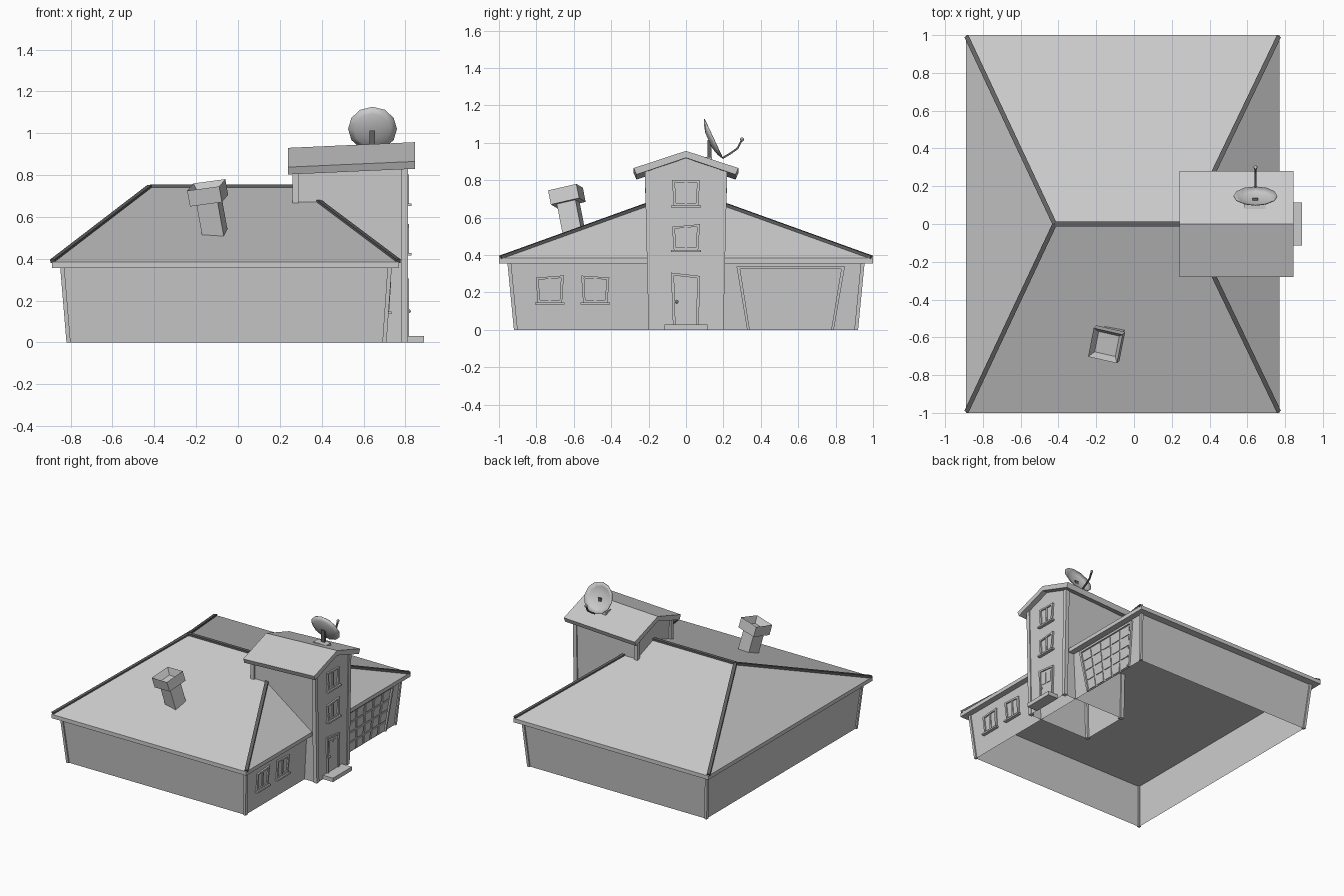
import bpy, bmesh, math
from mathutils import Vector, Matrix

cube = bpy.data.objects.get("Cube")
if cube:
    bpy.data.objects.remove(cube, do_unlink=True)


def material(name, value):
    m = bpy.data.materials.new(name)
    m.use_nodes = True
    col = (value, value, value, 1)
    m.diffuse_color = col
    m.node_tree.nodes["Principled BSDF"].inputs["Base Color"].default_value = col
    return m


GREY = material("plain grey", 0.6)
DARK = material("dark grey", 0.12)


def finish(name, bm, mat=GREY, recalc=True):
    if recalc:
        bmesh.ops.recalc_face_normals(bm, faces=bm.faces)
    me = bpy.data.meshes.new(name)
    bm.to_mesh(me)
    bm.free()
    me.materials.append(mat)
    ob = bpy.data.objects.new(name, me)
    bpy.context.collection.objects.link(ob)
    return ob


def loft(name, ring_a, ring_b, mat=GREY, caps=(True, True), skip=()):
    """Join two matching rings of points into a solid or an open shell."""
    bm = bmesh.new()
    a = [bm.verts.new(p) for p in ring_a]
    b = [bm.verts.new(p) for p in ring_b]
    n = len(a)
    for i in range(n):
        if i not in skip:
            j = (i + 1) % n
            bm.faces.new((a[i], a[j], b[j], b[i]))
    if caps[0]:
        bm.faces.new(a[::-1])
    if caps[1]:
        bm.faces.new(b)
    return finish(name, bm, mat)


def rect(x0, x1, y0, y1, z):
    return [(x0, y0, z), (x1, y0, z), (x1, y1, z), (x0, y1, z)]


def box(name, x0, x1, y0, y1, z0, z1, mat=GREY):
    return loft(name, rect(x0, x1, y0, y1, z0), rect(x0, x1, y0, y1, z1), mat)


def beam(name, p, q, w, h, mat=GREY):
    """Straight bar of w by h section between two points."""
    p, q = Vector(p), Vector(q)
    d = (q - p).normalized()
    side = d.cross((0, 0, 1) if abs(d.z) < 0.9 else (0, 1, 0)).normalized()
    up = side.cross(d)
    ring = [side * (sx * w / 2) + up * (sy * h / 2)
            for sx, sy in ((-1, -1), (1, -1), (1, 1), (-1, 1))]
    return loft(name, [p + r for r in ring], [q + r for r in ring], mat)


def post(name, bottom, top, w):
    h = w / 2
    rings = [rect(x - h, x + h, y - h, y + h, z) for x, y, z in (bottom, top)]
    return loft(name, *rings)


# House walls, leaning outwards and open below
LOW, HIGH, TOP = (-0.81, 0.70, -0.91, 0.91), (-0.84, 0.725, -0.945, 0.945), 0.36
loft("house_walls", rect(*LOW, 0), rect(*HIGH, TOP), caps=(False, False))
for i in (0, 1):
    for j in (2, 3):
        post("corner_post", (LOW[i], LOW[j], 0), (HIGH[i], HIGH[j], TOP), 0.02)

# Hipped roof with fascia
EAVE = (-0.89, 0.77, -1, 1)
RIDGE = [Vector((-0.42, 0, 0.745)), Vector((0.29, 0, 0.745))]
bm = bmesh.new()
lo = [bm.verts.new(p) for p in rect(*EAVE, 0.355)]
hi = [bm.verts.new(p) for p in rect(*EAVE, 0.385)]
ra, rb = [bm.verts.new(p) for p in RIDGE]
bm.faces.new(lo)
for i in range(4):
    j = (i + 1) % 4
    bm.faces.new((lo[i], lo[j], hi[j], hi[i]))
for f in ((hi[0], hi[1], rb, ra), (hi[1], hi[2], rb), (hi[2], hi[3], ra, rb), (hi[3], hi[0], ra)):
    bm.faces.new(f)
finish("main_roof", bm)

# Ridge and hip caps
beam("ridge_cap", *RIDGE, 0.026, 0.02, DARK)
for x, end in ((EAVE[0], RIDGE[0]), (EAVE[1], RIDGE[1])):
    for y in (-1, 1):
        corner = Vector((x, y, 0.385))
        beam("hip_cap", corner.lerp(end, 0.008), end, 0.024, 0.018, DARK)

# Tower walls with gable ends, open below
TX0, TX1 = 0.275, 0.805


def tower_ring(x, drop):
    return [(x, -0.19, 0), (x, 0.19, 0), (x, 0.21, 0.85 - drop),
            (x, 0, 0.93 - drop), (x, -0.21, 0.85 - drop)]


loft("tower_walls", tower_ring(TX0, 0.03), tower_ring(TX1, 0), skip=(0,))
for x, drop in ((TX0, 0.03), (TX1 - 0.008, 0)):
    for s in (-1, 1):
        post("tower_post", (x, s * 0.185, 0), (x, s * 0.205, 0.85 - drop), 0.03)


# Tower roof, rising towards the door side
def gable_ring(x, drop):
    pts = [(-0.28, 0.865), (0, 0.957), (0.28, 0.865), (0.265, 0.83), (0, 0.92), (-0.265, 0.83)]
    return [(x, y, z - drop) for y, z in pts]


bm = bmesh.new()
a, b = ([bm.verts.new(p) for p in gable_ring(x, d)] for x, d in ((0.24, 0.027), (0.845, 0)))
for i in range(6):
    j = (i + 1) % 6
    bm.faces.new((a[i], a[j], b[j], b[i]))
for r in (a, b):
    bm.faces.new((r[0], r[1], r[4], r[5]))
    bm.faces.new((r[1], r[2], r[3], r[4]))
finish("tower_roof", bm)


# Plates on the +x walls, given as outlines in y and z
def side_wall(z):
    return LOW[1] + (HIGH[1] - LOW[1]) * z / TOP


def tower_wall(z):
    return TX1


def plate(name, pts, wall, depth):
    ring = lambda d: [(wall(z) + d, y, z) for y, z in pts]
    return loft(name, ring(-0.003), ring(depth))


def in_quad(quad, u, v):
    bl, br, tr, tl = (Vector(p) for p in quad)
    return bl.lerp(br, u).lerp(tl.lerp(tr, u), v)


def sub_quad(quad, u0, u1, v0, v1):
    return [in_quad(quad, u, v) for u, v in ((u0, v0), (u1, v0), (u1, v1), (u0, v1))]


def framed(name, quad, wall, bu, bv, depth=0.012, sides=(0, 1, 2, 3)):
    inner = sub_quad(quad, bu, 1 - bu, bv if 0 in sides else 0, 1 - bv)
    for i in sides:
        j = (i + 1) % 4
        plate(name + "_frame", [quad[i], quad[j], inner[j], inner[i]], wall, depth)
    return inner


def window(name, y, z0, z1, wall, skew=0.0, w=0.075):
    quad = [(y - w * 0.87, z0), (y + w * 0.87, z0), (y + w, z1 + skew), (y - w, z1 - skew)]
    inner = framed(name, quad, wall, 0.1, 0.09)
    plate(name + "_glass", inner, wall, 0.002)
    plate(name + "_mullion", sub_quad(inner, 0.44, 0.56, 0, 1), wall, 0.009)
    sill = wall(z0)
    box(name + "_sill", sill - 0.003, sill + 0.024, y - w - 0.004, y + w + 0.004, z0 - 0.012, z0)


window("side_window", -0.728, 0.147, 0.285, side_wall, 0.006)
window("side_window", -0.485, 0.147, 0.285, side_wall, -0.005)
window("middle_window", 0.0, 0.428, 0.558, tower_wall, 0.007)
window("upper_window", 0.0, 0.665, 0.80, tower_wall, -0.002)

# Front door with panels, knob and step
door = [(-0.07, 0.03), (0.068, 0.03), (0.076, 0.288), (-0.08, 0.306)]
leaf = framed("door", door, tower_wall, 0.1, 0.05, sides=(1, 2, 3))
plate("door_leaf", leaf, tower_wall, 0.003)
for u in (0.12, 0.56):
    plate("door_panel", sub_quad(leaf, u, u + 0.32, 0.58, 0.92), tower_wall, 0.007)
bm = bmesh.new()
bmesh.ops.create_uvsphere(bm, u_segments=8, v_segments=6, radius=0.009,
                          matrix=Matrix.Translation((TX1 + 0.012, -0.05, 0.15)))
finish("door_knob", bm)
box("door_step", TX1 - 0.003, 0.89, -0.115, 0.115, 0, 0.03)

# Garage door with a grid of panels
garage = [(0.327, 0.0), (0.79, 0.0), (0.85, 0.34), (0.27, 0.34)]
leaf = framed("garage", garage, side_wall, 0.03, 0.045, 0.014, sides=(1, 2, 3))
plate("garage_leaf", leaf, side_wall, 0.002)
for c in range(5):
    for r in range(4):
        cell = sub_quad(leaf, (c + 0.1) / 5, (c + 0.9) / 5, (r + 0.08) / 4, (r + 0.92) / 4)
        plate("garage_panel", cell, side_wall, 0.008)

# Leaning chimney with a hollow cap
lean = (Matrix.Translation((-0.145, -0.637, 0.715)) @ Matrix.Rotation(math.radians(11), 4, "X")
        @ Matrix.Rotation(math.radians(-10), 4, "Y") @ Matrix.Rotation(math.radians(-11), 4, "Z"))
shaft = box("chimney_shaft", -0.052, 0.052, -0.052, 0.052, -0.28, -0.03)
bm = bmesh.new()
bmesh.ops.create_cube(bm, size=1, matrix=Matrix.Diagonal((0.158, 0.158, 0.078, 1)))
top = [f for f in bm.faces if f.normal.z > 0.9]
bmesh.ops.inset_region(bm, faces=top, thickness=0.032)
bmesh.ops.translate(bm, verts=top[0].verts, vec=(0, 0, -0.05))
cap = finish("chimney_cap", bm)
for ob in (shaft, cap):
    ob.matrix_world = lean

# Satellite dish: shallow bowl with twelve sides
bm = bmesh.new()
rings = []
for r, h in ((0.115, 0.0), (0.085, -0.015), (0.045, -0.026)):
    rings.append([bm.verts.new((r * math.cos(t * math.tau / 12), r * math.sin(t * math.tau / 12), h))
                  for t in range(12)])
for a, b in zip(rings, rings[1:]):
    for i in range(12):
        j = (i + 1) % 12
        bm.faces.new((a[i], a[j], b[j], b[i]))
bm.faces.new(rings[-1])
dish = finish("dish", bm, recalc=False)
dish.matrix_world = Matrix.Translation((0.643, 0.15, 1.022)) @ Matrix.Rotation(math.radians(-65), 4, "X")
solid = dish.modifiers.new("thickness", "SOLIDIFY")
solid.thickness = 0.004
for p in dish.data.polygons:
    p.use_smooth = True

# Dish mast, foot, curved arm and receiver
box("dish_foot", 0.585, 0.695, 0.08, 0.14, 0.895, 0.925)
box("dish_mast", 0.628, 0.656, 0.115, 0.137, 0.89, 1.015, DARK)
arm = [Vector((0.643, y, z)) for y, z in ((0.195, 0.918), (0.24, 0.945), (0.275, 0.97), (0.3, 1.018))]
for p, q in zip(arm, arm[1:]):
    beam("dish_arm", p, q, 0.01, 0.01, DARK)
bm = bmesh.new()
bmesh.ops.create_uvsphere(bm, u_segments=8, v_segments=6, radius=0.011, matrix=Matrix.Translation(arm[-1]))
finish("dish_receiver", bm)
